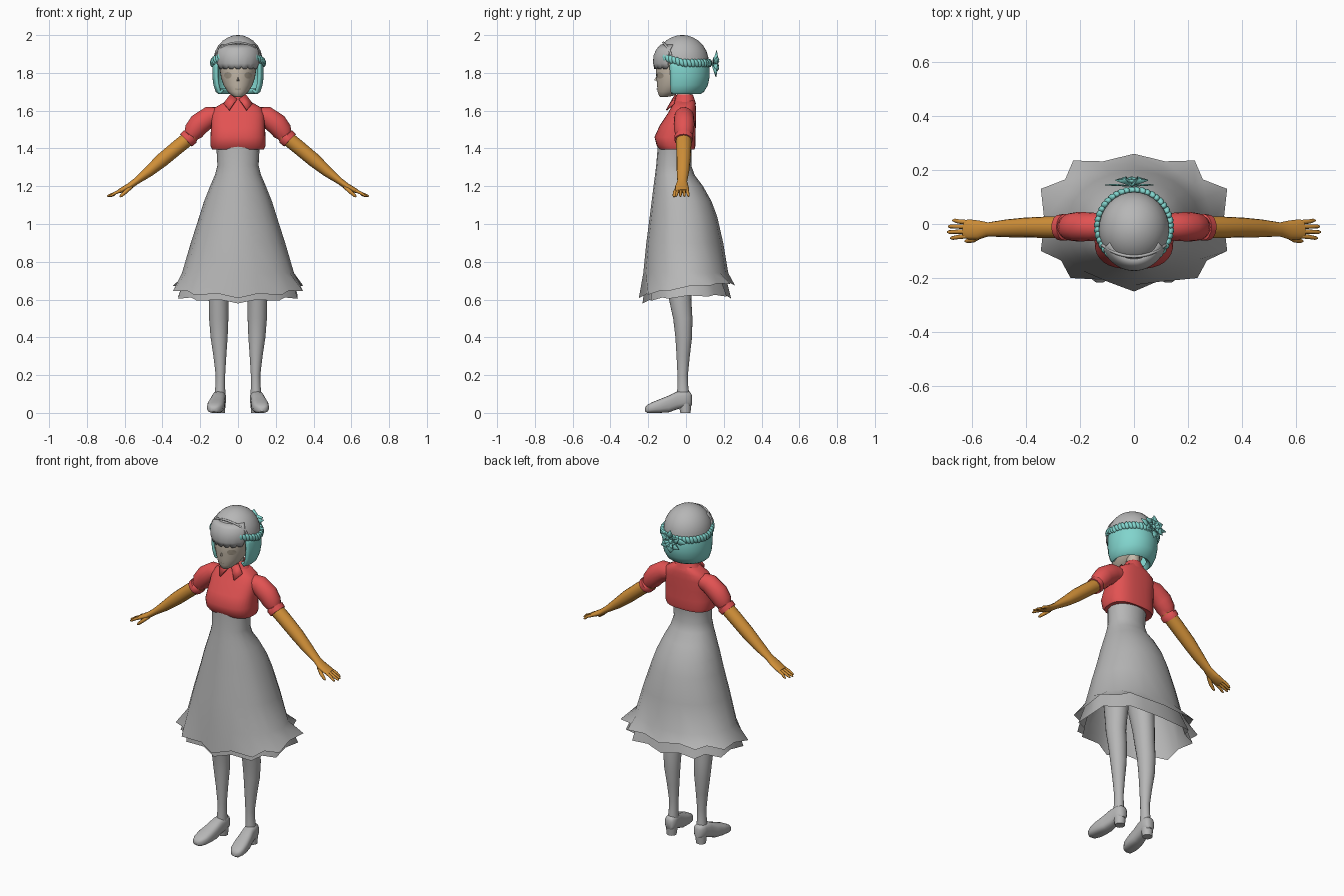
import bpy, math
from mathutils import Vector

cube = bpy.data.objects.get("Cube")
if cube:
    bpy.data.objects.remove(cube, do_unlink=True)


def material(name, r, g, b):
    m = bpy.data.materials.new(name)
    m.use_nodes = True
    m.diffuse_color = (r, g, b, 1)
    m.node_tree.nodes["Principled BSDF"].inputs["Base Color"].default_value = (r, g, b, 1)
    return m


GREY = material("soft grey", .47, .47, .47)
RED = material("blouse red", .76, .085, .085)
TAN = material("arm orange", .64, .28, .04)
TEAL = material("hair teal", .22, .66, .61)
SKIN = material("face beige", .56, .49, .4)
EYE = material("eye brown grey", .36, .31, .24)


def build(name, verts, faces, mat, mirror=False, thick=0, angle=50):
    me = bpy.data.meshes.new(name)
    me.from_pydata([tuple(v) for v in verts], [], faces)
    me.materials.append(mat)
    ob = bpy.data.objects.new(name, me)
    bpy.context.collection.objects.link(ob)
    bpy.ops.object.select_all(action="DESELECT")
    ob.select_set(True)
    bpy.context.view_layer.objects.active = ob
    bpy.ops.object.mode_set(mode="EDIT")
    bpy.ops.mesh.select_all(action="SELECT")
    bpy.ops.mesh.normals_make_consistent(inside=False)
    bpy.ops.object.mode_set(mode="OBJECT")
    bpy.ops.object.shade_smooth_by_angle(angle=math.radians(angle))
    if thick:
        mod = ob.modifiers.new("Thickness", "SOLIDIFY")
        mod.thickness = thick
    if mirror:
        ob.modifiers.new("Mirror", "MIRROR")
    return ob


def skin(name, rings, mat, closed=True, caps=True, **kw):
    """Bridge a list of equally long rings."""
    n = len(rings[0])
    verts = [p for r in rings for p in r]
    faces = []
    for k in range(len(rings) - 1):
        for i in range(n if closed else n - 1):
            j = (i + 1) % n
            faces.append((k * n + i, k * n + j, (k + 1) * n + j, (k + 1) * n + i))
    if caps and closed:
        faces += [tuple(range(n)), tuple(range(len(verts) - n, len(verts)))]
    return build(name, verts, faces, mat, **kw)


def oval(z, rx, yf, yb, cx=0, n=32, p=1.0, a0=0, a1=360):
    """Horizontal oval, or an arc of one; p below 1 makes it boxier."""
    steps = n if a1 - a0 == 360 else n - 1
    pts = []
    for i in range(n):
        t = math.radians(a0 + (a1 - a0) * i / steps)
        c, s = math.cos(t), math.sin(t)
        pts.append(Vector((cx + rx * math.copysign(abs(c) ** p, c),
                           (yf + yb) / 2 + (yb - yf) / 2 * math.copysign(abs(s) ** p, s), z)))
    return pts


def tube(name, path, mat, n=16, **kw):
    """Path rows are x, y, z, radius along y, radius across."""
    pts = [Vector(r[:3]) for r in path]
    rings = []
    for i, row in enumerate(path):
        d = (pts[min(i + 1, len(pts) - 1)] - pts[max(i - 1, 0)]).normalized()
        v = d.cross(Vector((0, 1, 0))).normalized()
        u = v.cross(d)
        rings.append([pts[i] + u * row[3] * math.cos(a) + v * row[4] * math.sin(a)
                      for a in (math.tau * k / n for k in range(n))])
    return skin(name, rings, mat, **kw)


# Blouse with boxy bust
skin("blouse", [oval(*r, p=.75) for r in (
    (1.4, .11, -.12, .03), (1.395, .137, -.14, .045), (1.415, .146, -.155, .05),
    (1.46, .146, -.167, .05), (1.52, .142, -.14, .052), (1.58, .14, -.1, .053),
    (1.615, .125, -.08, .053), (1.635, .09, -.068, .05), (1.655, .055, -.055, .043))], RED)
skin("collar_band", [oval(*r) for r in (
    (1.635, .08, -.072, .053), (1.66, .06, -.058, .045), (1.685, .042, -.048, .037))], RED, caps=False)
build("collar_flap", [(.004, -.066, 1.66), (.04, -.05, 1.682), (.075, -.062, 1.635),
                      (.045, -.1, 1.6)], [(0, 1, 2, 3)], RED, mirror=True, thick=.008)

# Puffed sleeves and cuffs
tube("sleeve", [(.1, -.01, 1.575, .045, .045), (.15, -.01, 1.568, .052, .055),
                (.205, -.01, 1.529, .055, .058), (.235, -.011, 1.49, .051, .053),
                (.25, -.012, 1.468, .042, .04), (.254, -.012, 1.463, .05, .047),
                (.275, -.013, 1.443, .048, .045)], RED, mirror=True)

# Arms and hands
tube("arm", [(.24, -.012, 1.47, .04, .038), (.31, -.012, 1.415, .04, .038),
             (.4, -.013, 1.34, .037, .037), (.47, -.016, 1.28, .033, .029),
             (.54, -.02, 1.226, .026, .018), (.575, -.022, 1.2, .035, .017),
             (.61, -.02, 1.182, .037, .014), (.63, -.018, 1.173, .033, .011)], TAN, mirror=True)
for name, y0, y1, tip in (("index", -.044, -.052, .68), ("middle", -.027, -.03, .692),
                          ("ring", -.01, -.009, .688), ("little", .006, .013, .672)):
    tube(name + "_finger", [(.615, y0, 1.179, .009, .009), (.65, (y0 + y1) / 2, 1.164, .008, .008),
                            (tip - .008, y1, 1.15, .007, .006), (tip, y1, 1.146, .003, .003)],
         TAN, n=8, mirror=True)
tube("thumb", [(.565, -.04, 1.198, .012, .011), (.595, -.058, 1.17, .011, .01),
               (.618, -.063, 1.15, .008, .008), (.626, -.064, 1.143, .003, .003)],
     TAN, n=8, mirror=True)

# Dress: oval rings down to a scalloped, flared hem
half = [(0, -.25), (.1, -.207), (.235, -.2), (.27, -.135), (.345, -.1), (.332, .015),
        (.345, .13), (.255, .165), (.225, .235), (.115, .232), (0, .26)]
hem = half + [(-x, y) for x, y in half[-2:0:-1]]


def dress_ring(z, rx, yf, yb):
    cy, ry = (yf + yb) / 2, (yb - yf) / 2
    pts = []
    for x, y in hem:
        t = math.atan2((y - .005) / .255, x / .345)
        pts.append((rx * math.cos(t), cy + ry * math.sin(t), z))
    return pts


def hem_ring(scale, z, slope, lift):
    return [(x * scale, y * scale, z + slope * y + lift * abs(x) + (.012 if i % 2 else 0))
            for i, (x, y) in enumerate(hem)]


skin("dress_skirt", [dress_ring(*r) for r in (
    (1.43, .115, -.15, .032), (1.38, .113, -.152, .028), (1.31, .109, -.158, .028),
    (1.26, .122, -.164, .045), (1.2, .148, -.172, .09), (1.12, .18, -.182, .135),
    (1.04, .205, -.192, .165), (.9, .25, -.21, .197), (.74, .297, -.226, .224))]
    + [hem_ring(1, .64, .13, .05)], GREY, caps=False)
skin("under_skirt", [dress_ring(*r) for r in (
    (1.0, .2, -.17, .15), (.8, .268, -.205, .19))]
    + [hem_ring(.92, .592, .05, .05)], GREY, caps=False)

# Legs, shoes and heels
skin("leg", [oval(*r, n=24) for r in (
    (1.1, .07, -.14, .04, .075), (.85, .07, -.13, .035, .085), (.68, .058, -.1, .03, .098),
    (.6, .053, -.09, .028, .102), (.5, .051, -.068, .034, .102), (.4, .045, -.056, .032, .1),
    (.3, .034, -.05, .02, .096), (.2, .025, -.045, .01, .093), (.14, .026, -.045, .012, .094),
    (.08, .03, -.05, .02, .096))], GREY, mirror=True)
shoe = []
for y, cx, hw, z0, z1 in ((-.217, .127, .012, .008, .028), (-.205, .126, .03, 0, .042),
                          (-.18, .122, .042, 0, .056), (-.14, .117, .045, 0, .072),
                          (-.09, .11, .041, .003, .092), (-.05, .103, .036, .018, .112),
                          (-.01, .098, .035, .03, .116), (.02, .096, .03, .034, .112),
                          (.031, .095, .016, .04, .095)):
    mid, h = (z0 + z1) / 2, (z1 - z0) / 2
    shoe.append([(cx + hw * math.copysign(abs(math.cos(a)) ** .7, math.cos(a)), y,
                  mid + h * math.copysign(abs(math.sin(a)) ** .7, math.sin(a)))
                 for a in (math.tau * k / 20 for k in range(20))])
skin("shoe", shoe, GREY, mirror=True)
skin("shoe_heel", [oval(0, .028, -.03, .024, .098, 20), oval(.05, .032, -.04, .029, .097, 20)],
     GREY, mirror=True)

# Neck and face
skin("neck", [oval(*r) for r in ((1.63, .038, -.045, .03), (1.74, .034, -.05, .03))], SKIN)
face = ((1.672, .014, -.135, -.105), (1.678, .03, -.142, -.07), (1.7, .055, -.15, -.02),
        (1.735, .077, -.153, .03), (1.775, .09, -.157, .05), (1.82, .097, -.16, .06),
        (1.88, .1, -.15, .06))
skin("face", [oval(*r) for r in face], SKIN)
build("nose", [(0, -.154, 1.785), (.009, -.151, 1.757), (-.009, -.151, 1.757), (0, -.169, 1.762)],
      [(0, 1, 3), (0, 3, 2), (1, 2, 3)], SKIN)


def face_plate(name, x, z, w, h, mirror):
    """Thin patch laid on the curved face."""
    pts = []
    for k in range(16):
        a = math.tau * k / 16
        px, pz = x + w * math.cos(a), z + h * math.sin(a)
        lo, hi = next((p, q) for p, q in zip(face, face[1:]) if p[0] <= pz <= q[0])
        f = (pz - lo[0]) / (hi[0] - lo[0])
        rx, yf, yb = (lo[i] + (hi[i] - lo[i]) * f for i in (1, 2, 3))
        pts.append((px, (yf + yb) / 2 - (yb - yf) / 2 * math.sqrt(max(0, 1 - (px / rx) ** 2)) - .003, pz))
    c = sum((Vector(p) for p in pts), Vector()) / 16 + Vector((0, -.004, 0))
    build(name, pts + [c], [(k, (k + 1) % 16, 16) for k in range(16)], EYE, mirror=mirror)


face_plate("eye", .054, 1.787, .02, .017, True)
face_plate("mouth", 0, 1.715, .018, .003, False)

# Hair: crown, fringe and bob
crown = [oval(1.86 + .14 * math.sin(a), .131 * math.cos(a), -.02 - .14 * math.cos(a),
              -.02 + .14 * math.cos(a)) for a in (math.radians(d) for d in (-4, 10, 24, 38, 52, 66, 78, 86))]
skin("hair_crown", crown, GREY, angle=60)
fringe = [oval(z, rx, yf, .1, n=29, a0=206, a1=334) for z, rx, yf in (
    (1.82, .115, -.168), (1.85, .124, -.174), (1.89, .127, -.173), (1.925, .118, -.157),
    (1.95, .1, -.134))]
for i, p in enumerate(fringe[0]):
    p.z += .012 if i % 4 == 0 else 0
skin("hair_fringe", fringe, GREY, closed=False, thick=.008)
skin("hair_bob", [oval(z, rx, yf, yb, n=33, a0=-30, a1=210) for z, rx, yf, yb in (
    (1.705, .085, -.12, .055), (1.688, .105, -.13, .078), (1.7, .118, -.14, .095),
    (1.735, .13, -.15, .116), (1.78, .136, -.155, .125), (1.83, .136, -.157, .125),
    (1.875, .127, -.15, .112))], TEAL, closed=False, thick=.015)

# Headband ridge over the crown
band = []
for k in range(25):
    a = math.pi * k / 24
    x, z = .118 * math.cos(a), 1.875 + .085 * math.sin(a)
    depth = max(0, 1 - (x / .131) ** 2 - ((z - 1.86) / .14) ** 2)
    band.append((x, -.022 - .14 * math.sqrt(depth), z, .006, .006))
tube("headband", band, GREY, n=8)

# Braid: tilted beads round the head
for k in range(34):
    t = math.radians(-46 + 272 * k / 33)
    s = math.sin(t)
    front = max(0, -s)
    bpy.ops.mesh.primitive_uv_sphere_add(
        segments=10, ring_count=6, radius=1,
        location=(.135 * math.cos(t), -.012 + .137 * s, 1.852 + .04 * front))
    bead = bpy.context.object
    bead.name = "braid_bead"
    bead.scale = (.014, .014, .023)
    bead.rotation_euler = (.5 if k % 2 else .25, 0, t)
    bead.data.materials.append(TEAL)
    bpy.ops.object.shade_smooth()

# Flower at the back of the braid: pointed cupped petals, heart and two leaves
heart = Vector((-.008, .138, 1.848))


def petal(name, ang, length, width, lift):
    out = Vector((math.cos(ang), 0, math.sin(ang)))
    side = Vector((-out.z, 0, out.x))
    y = Vector((0, 1, 0))
    pts = [heart, heart + out * length * .55 + side * width + y * lift,
           heart + out * length + y * lift * .8, heart + out * length * .55 - side * width + y * lift,
           heart + out * length * .5 + y * lift * .4]
    build(name, pts, [(0, 1, 4), (1, 2, 4), (2, 3, 4), (3, 0, 4)], TEAL, thick=.004)


for k in range(6):
    petal("flower_petal", math.radians(90 + 60 * k), .07, .024, .028)
    petal("inner_petal", math.radians(60 + 60 * k), .042, .014, .036)
petal("flower_leaf", math.radians(175), .1, .02, .006)
petal("flower_leaf", math.radians(20), .085, .018, .006)
bpy.ops.mesh.primitive_uv_sphere_add(segments=12, ring_count=8, radius=.014,
                                     location=heart + Vector((0, .014, 0)))
bpy.context.object.name = "flower_heart"
bpy.context.object.data.materials.append(TEAL)
bpy.ops.object.shade_smooth()
